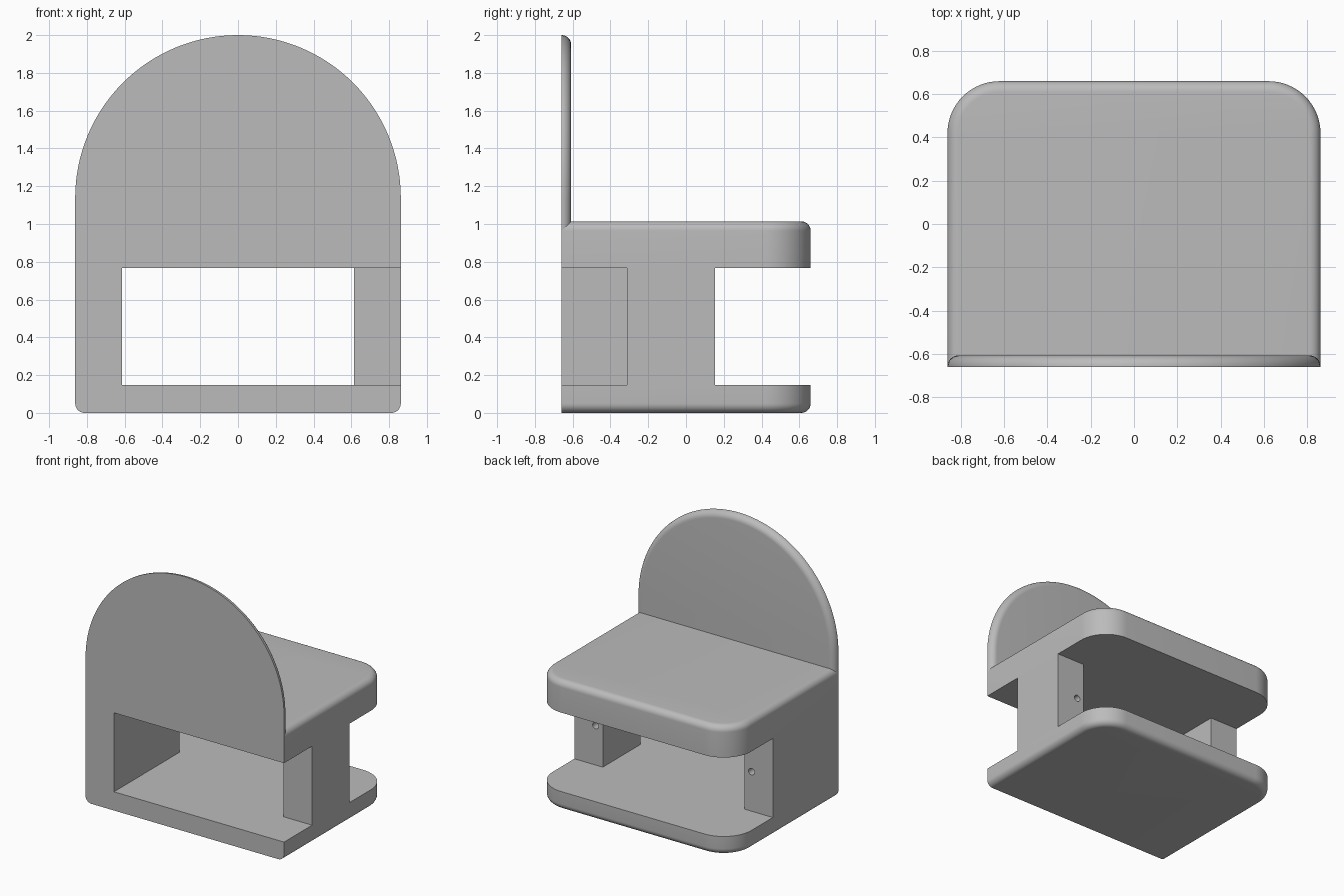
import bpy, bmesh
from math import sin, cos, pi
from mathutils import Matrix

if "Cube" in bpy.data.objects:
    bpy.data.objects.remove(bpy.data.objects["Cube"])

W, D = 0.862, 0.66           # half width, half depth
BASE_TOP, SEAT_LOW, SEAT_TOP, TOP = 0.147, 0.767, 1.014, 2.0
POST_IN, POST_BACK = 0.615, 0.154
CORNER, FILLET = 0.24, 0.05

grey = bpy.data.materials.new("plain_grey")
grey.use_nodes = True
COLOUR = (0.5, 0.5, 0.5, 1)
grey.diffuse_color = COLOUR
grey.node_tree.nodes["Principled BSDF"].inputs["Base Color"].default_value = COLOUR


def finish(name, bm):
    bmesh.ops.recalc_face_normals(bm, faces=bm.faces[:])
    mesh = bpy.data.meshes.new(name)
    bm.to_mesh(mesh)
    bm.free()
    mesh.materials.append(grey)
    ob = bpy.data.objects.new(name, mesh)
    bpy.context.collection.objects.link(ob)
    return ob


def smooth(ob):
    bpy.ops.object.select_all(action='DESELECT')
    ob.select_set(True)
    bpy.context.view_layer.objects.active = ob
    bpy.ops.object.shade_smooth_by_angle(angle=pi / 6)


def arc(cx, cy, r, start, end, n):
    steps = [start + (end - start) * i / n for i in range(n + 1)]
    return [(cx + r * cos(a), cy + r * sin(a)) for a in steps]


def slab(name, outline, to_world, push, rounded):
    """Extrude an outline and round the edges of one cap, as chosen by a rule."""
    bm = bmesh.new()
    face = bm.faces.new([bm.verts.new(to_world(u, v)) for u, v in outline])
    ext = bmesh.ops.extrude_face_region(bm, geom=[face])
    moved = [g for g in ext["geom"] if isinstance(g, bmesh.types.BMVert)]
    bmesh.ops.translate(bm, verts=moved, vec=push)
    edges = [e for e in bm.edges if rounded(e)]
    bmesh.ops.recalc_face_normals(bm, faces=bm.faces[:])
    bmesh.ops.bevel(bm, geom=edges, offset=FILLET, offset_type='OFFSET', segments=8,
                    profile=0.5, affect='EDGES', clamp_overlap=False)
    ob = finish(name, bm)
    smooth(ob)
    return ob


def block(name, x0, x1, y0, y1, z0, z1):
    bm = bmesh.new()
    bmesh.ops.create_cube(bm, size=1)
    bmesh.ops.scale(bm, vec=(x1 - x0, y1 - y0, z1 - z0), verts=bm.verts)
    bmesh.ops.translate(bm, vec=((x0 + x1) / 2, (y0 + y1) / 2, (z0 + z1) / 2), verts=bm.verts)
    return finish(name, bm)


# Base and seat: square at the front, rounded corners at the back
plan = [(-W, -D), (W, -D)]
plan += arc(W - CORNER, D - CORNER, CORNER, 0, pi / 2, 16)
plan += arc(CORNER - W, D - CORNER, CORNER, pi / 2, pi, 16)


def plate(name, low, high, round_z):
    def rounded(e):
        on_cap = all(abs(v.co.z - round_z) < 1e-4 for v in e.verts)
        return on_cap and not all(v.co.y < -D + 1e-4 for v in e.verts)
    return slab(name, plan, lambda u, v: (u, v, low), (0, 0, high - low), rounded)


plate("base", 0, BASE_TOP, 0)
plate("seat", SEAT_LOW, SEAT_TOP, SEAT_TOP)

# Arched backrest, rounded on its inner rim
FOOT = SEAT_TOP - FILLET
arch = [(-W, FOOT), (W, FOOT)] + arc(0, TOP - W, W, 0, pi, 64)
INNER = -D + FILLET + 0.002
slab("backrest", arch, lambda u, v: (u, -D, v), (0, INNER + D, 0),
     lambda e: all(v.co.y > INNER - 1e-4 for v in e.verts)
     and not all(v.co.z < FOOT + 1e-4 for v in e.verts))

# Side posts, each with a blind peg hole in its back face
for name, side, front in (("left_post", 1, -0.312), ("right_post", -1, -D)):
    x0, x1 = sorted((side * POST_IN, side * W))
    post = block(name, x0, x1, front, POST_BACK, BASE_TOP, SEAT_LOW)
    bm = bmesh.new()
    bmesh.ops.create_cone(bm, cap_ends=True, segments=24, radius1=0.026, radius2=0.026,
                          depth=0.2, matrix=Matrix.Translation((side * 0.677, POST_BACK, 0.457))
                          @ Matrix.Rotation(pi / 2, 4, 'X'))
    cutter = finish("peg_hole_cutter", bm)
    cutter.hide_render = True
    cut = post.modifiers.new("peg_hole", 'BOOLEAN')
    cut.operation, cut.solver, cut.object = 'DIFFERENCE', 'EXACT', cutter
    smooth(post)
    bpy.ops.object.modifier_apply(modifier=cut.name)
    bpy.data.objects.remove(cutter)
